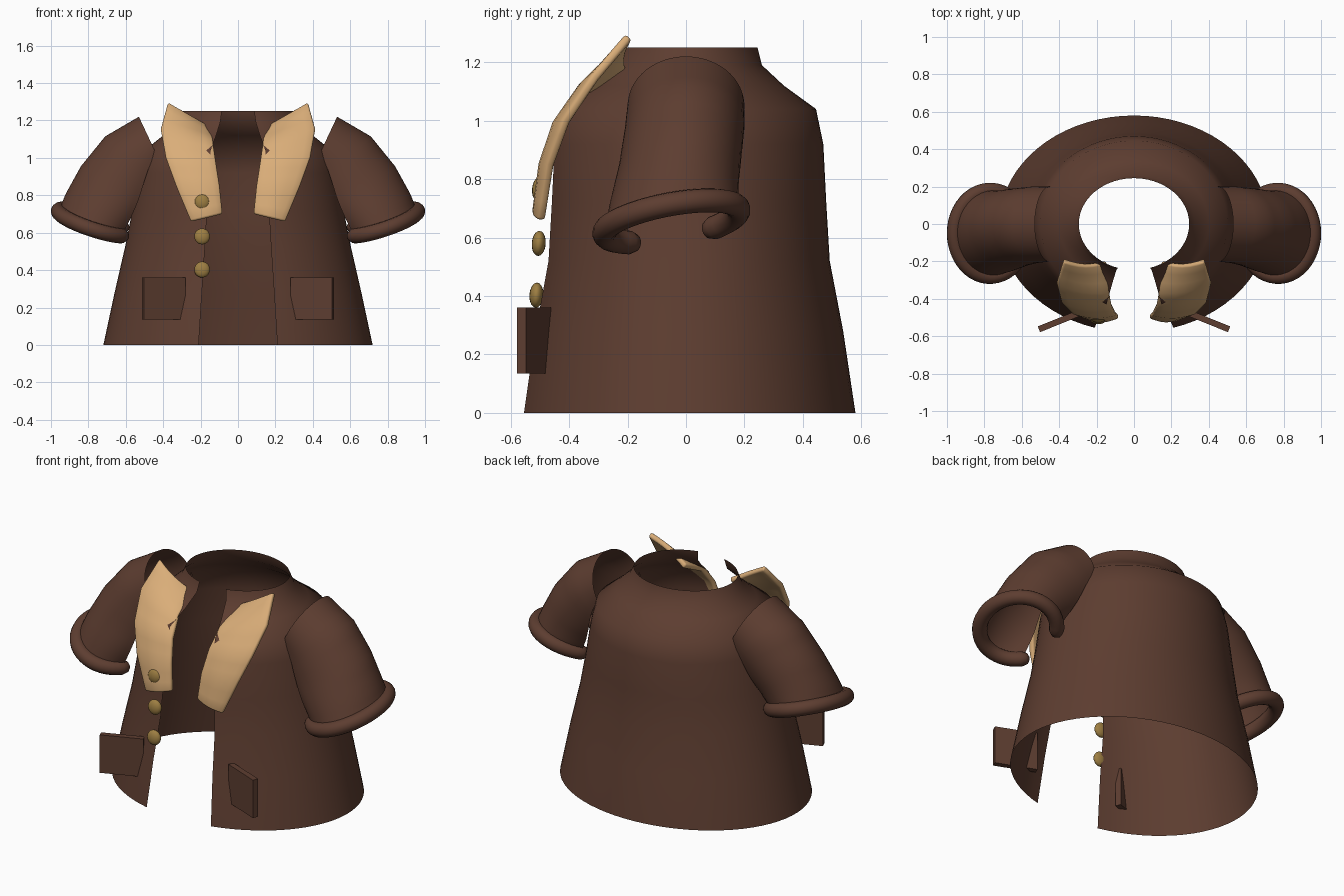
import bpy, bmesh, math
from mathutils import Vector

if "Cube" in bpy.data.objects:
    bpy.data.objects.remove(bpy.data.objects["Cube"])


def material(name, color):
    m = bpy.data.materials.new(name)
    m.diffuse_color = (*color, 1)
    m.use_nodes = True
    m.node_tree.nodes["Principled BSDF"].inputs["Base Color"].default_value = m.diffuse_color
    return m


BROWN = material("brown cloth", (0.11, 0.047, 0.03))
TAN = material("tan lining", (0.70, 0.42, 0.19))
GOLD = material("gold button", (0.34, 0.21, 0.055))


def finish(ob, mat, angle=50):
    ob.data.materials.append(mat)
    bpy.ops.object.select_all(action='DESELECT')
    ob.select_set(True)
    bpy.context.view_layer.objects.active = ob
    bpy.ops.object.shade_smooth_by_angle(angle=math.radians(angle))
    return ob


def loft(name, rows, mat, closed=False, capped=False, angle=50):
    """Skin consecutive rows of points with quads."""
    bm = bmesh.new()
    grid = [[bm.verts.new(p) for p in row] for row in rows]
    n = len(rows[0])
    for a, b in zip(grid, grid[1:]):
        for i in range(n if closed else n - 1):
            j = (i + 1) % n
            bm.faces.new((a[i], a[j], b[j], b[i]))
    if capped:
        bm.faces.new(grid[0])
        bm.faces.new(grid[-1])
    bmesh.ops.recalc_face_normals(bm, faces=bm.faces)
    me = bpy.data.meshes.new(name)
    bm.to_mesh(me)
    bm.free()
    ob = bpy.data.objects.new(name, me)
    bpy.context.collection.objects.link(ob)
    return finish(ob, mat, angle)


def sample(keys, t):
    """Linear lookup in evenly spaced key tuples."""
    f = t * (len(keys) - 1)
    i = min(int(f), len(keys) - 2)
    return [a + (b - a) * (f - i) for a, b in zip(keys[i], keys[i + 1])]


# Coat body: elliptical rings (z, x radius, y radius), open at the front
RINGS = [(0, .72, .58), (.28, .66, .538), (.52, .605, .492), (.72, .565, .48),
         (.92, .53, .47), (1.04, .50, .445), (1.12, .40, .335),
         (1.19, .325, .26), (1.25, .295, .245)]
GAP = math.radians(17)
SEG = 64
body = []
for z, rx, ry in RINGS:
    row = []
    for i in range(SEG + 1):
        a = GAP + (2 * math.pi - 2 * GAP) * i / SEG
        row.append((rx * math.sin(a), -ry * math.cos(a), z))
    body.append(row)
loft("coat_body", body, BROWN, angle=60)

# Sleeve sections: centre x, z; outer edge x, z; centre y, y radius, half arc, tilt
SLEEVE = [(.45, 1.05, .53, 1.22, 0.0, .20, 98, 0),
          (.54, .97, .71, 1.115, -.005, .205, 108, .01),
          (.63, .86, .84, .955, -.02, .21, 120, .02),
          (.71, .75, .92, .81, -.04, .22, 132, .03),
          (.77, .655, .96, .715, -.05, .23, 141, .04)]


def sleeve_row(t, side, n):
    cx, cz, ox, oz, cy, ry, arc, tilt = sample(SLEEVE, t)
    row = []
    for i in range(n + 1):
        p = math.radians(arc) * (2 * i / n - 1)
        c, s = math.cos(p), math.sin(p)
        row.append(Vector((side * (cx + (ox - cx) * c), cy + ry * s,
                           cz + (oz - cz) * c + tilt * s)))
    return row


def tube(name, path, r, mat, sides=14):
    """Round tube with domed ends."""
    first, last = path[0] - path[1], path[-1] - path[-2]
    first.normalize()
    last.normalize()
    dome = [(.95, .3), (.7, .72)]
    pts = [(path[0] + first * r * d, w) for d, w in dome]
    pts += [(p, 1) for p in path]
    pts += [(path[-1] + last * r * d, w) for d, w in reversed(dome)]
    rows = []
    centre = sum(path, Vector()) / len(path)
    for i, (p, w) in enumerate(pts):
        d = (pts[min(i + 1, len(pts) - 1)][0] - pts[max(i - 1, 0)][0]).normalized()
        u = (p - centre)
        u = (u - d * u.dot(d)).normalized()
        v = d.cross(u)
        rows.append([p + (u * math.cos(a) + v * math.sin(a)) * r * w
                     for a in (2 * math.pi * k / sides for k in range(sides))])
    return loft(name, rows, mat, closed=True, capped=True)


# Lapel rows from bottom to top: inner edge x, y, z then outer edge x, y, z
LAPEL = [(.085, -.49, .70, .25, -.495, .66),
         (.10, -.475, .85, .33, -.465, .85),
         (.12, -.435, .98, .385, -.41, 1.0),
         (.135, -.36, 1.08, .412, -.31, 1.15),
         (.15, -.20, 1.155, .375, -.195, 1.29)]

for side, label in ((1, "right"), (-1, "left")):
    # Sleeve and rolled cuff
    loft(label + "_sleeve", [sleeve_row(k / 12, side, 32) for k in range(13)], BROWN)
    tube(label + "_cuff", sleeve_row(1, side, 36), .041, BROWN)

    # Folded lapel, slightly bulged toward the front
    rows = []
    for k in range(13):
        e = sample(LAPEL, k / 12)
        a, b = Vector(e[:3]), Vector(e[3:])
        row = []
        for i in range(7):
            p = a.lerp(b, i / 6)
            p.y -= .02 * math.sin(math.pi * i / 6)
            p.x *= side
            row.append(p)
        rows.append(row)
    lapel = loft(label + "_lapel", rows, TAN)
    solid = lapel.modifiers.new("thickness", 'SOLIDIFY')
    solid.thickness = .03
    solid.offset = 0
    bev = lapel.modifiers.new("soft edge", 'BEVEL')
    bev.width = .01
    bev.segments = 2

    # Patch pocket angled away from the coat
    bpy.ops.mesh.primitive_cube_add(size=1, location=(side * .397, -.518, .248),
                                    rotation=(0, 0, -side * math.radians(22)))
    pocket = bpy.context.object
    pocket.name = label + "_pocket"
    pocket.scale = (.24, .033, .225)
    finish(pocket, BROWN, 30)

# Three flattened buttons on one front edge
for n, (y, z) in enumerate(((-.503, .765), (-.504, .58), (-.512, .403))):
    bpy.ops.mesh.primitive_uv_sphere_add(segments=16, ring_count=10, radius=1,
                                         location=(-.192, y, z))
    button = bpy.context.object
    button.name = "button_%d" % (n + 1)
    button.scale = (.042, .024, .043)
    button.rotation_euler = (math.radians(-4), 0, 0)
    finish(button, GOLD, 30)
